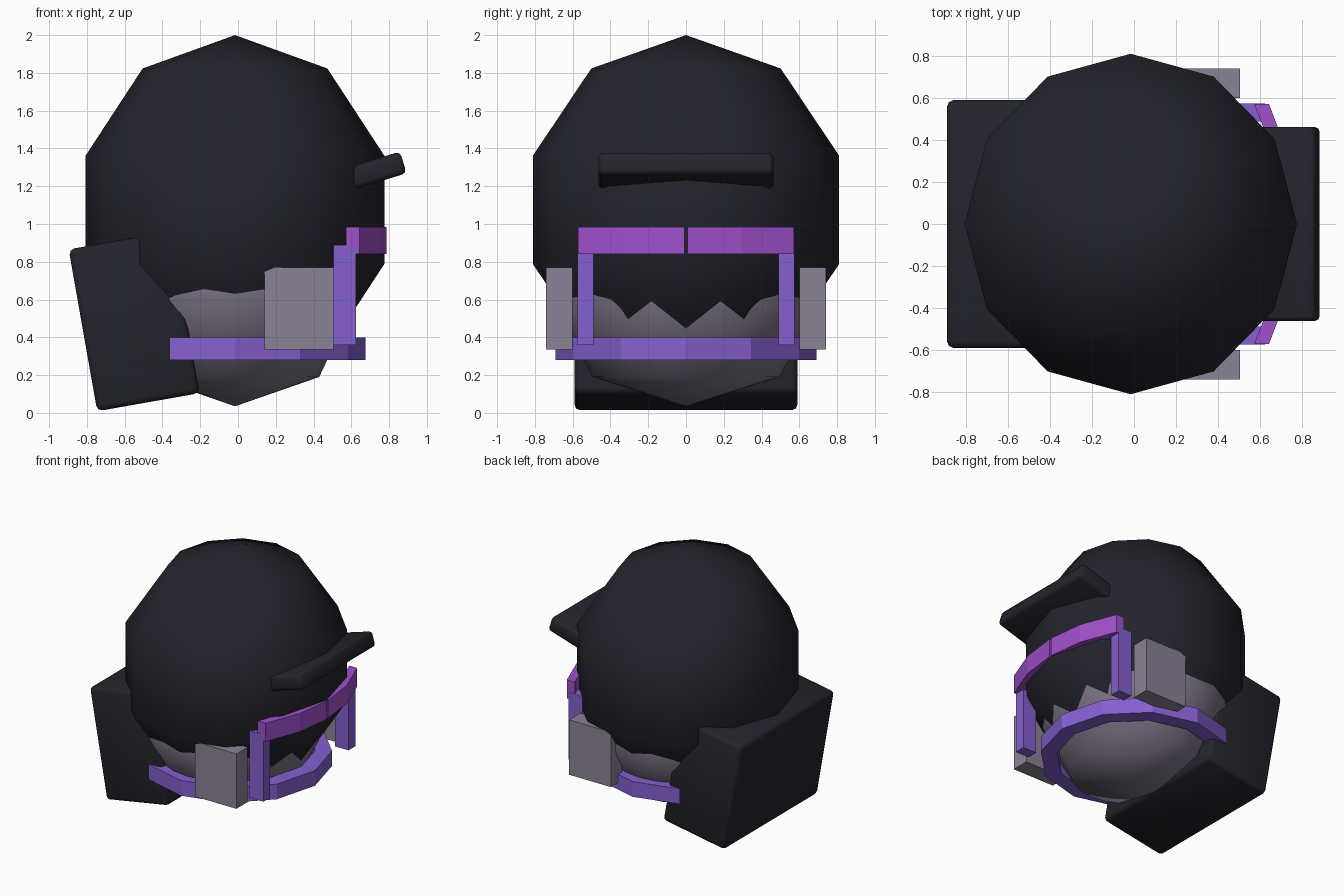
import bpy, bmesh
from math import radians, sin, cos, pi
from mathutils import Matrix, Vector

cube = bpy.data.objects.get("Cube")
if cube:
    bpy.data.objects.remove(cube, do_unlink=True)

CX = -0.016  # axis of the head


def material(name, rgb):
    m = bpy.data.materials.new(name)
    m.use_nodes = True
    color = (*rgb, 1)
    m.diffuse_color = color
    bsdf = next(n for n in m.node_tree.nodes if n.type == 'BSDF_PRINCIPLED')
    bsdf.inputs["Base Color"].default_value = color
    return m


black = material("near black", (0.017, 0.017, 0.026))
violet = material("violet", (0.235, 0.115, 0.63))
magenta = material("magenta purple", (0.35, 0.08, 0.6))
grey = material("mauve grey", (0.258, 0.223, 0.305))
dark_grey = material("dark mauve grey", (0.2, 0.17, 0.235))


def finish(bm, name, mat, smooth=None):
    bmesh.ops.recalc_face_normals(bm, faces=bm.faces[:])
    me = bpy.data.meshes.new(name)
    bm.to_mesh(me)
    bm.free()
    me.materials.append(mat)
    ob = bpy.data.objects.new(name, me)
    bpy.context.collection.objects.link(ob)
    if smooth:
        bpy.ops.object.select_all(action='DESELECT')
        ob.select_set(True)
        bpy.context.view_layer.objects.active = ob
        if smooth == 'ALL':
            bpy.ops.object.shade_smooth()
        else:
            bpy.ops.object.shade_smooth_by_angle(angle=radians(smooth))
    return ob


def box(name, mat, center, size, tilt=0, bevel=0):
    bm = bmesh.new()
    bmesh.ops.create_cube(bm, size=1)
    bmesh.ops.scale(bm, vec=size, verts=bm.verts)
    if bevel:
        bmesh.ops.bevel(bm, geom=bm.edges[:], offset=bevel, segments=2,
                        profile=0.5, affect='EDGES')
    bmesh.ops.transform(bm, verts=bm.verts, matrix=Matrix.Translation(center)
                        @ Matrix.Rotation(radians(tilt), 4, 'Y'))
    return finish(bm, name, mat, 50 if bevel else None)


def prism(name, mat, outline, z0, z1):
    bm = bmesh.new()
    face = bm.faces.new([bm.verts.new((x, y, z0)) for x, y in outline])
    up = bmesh.ops.extrude_face_region(bm, geom=[face])["geom"]
    for v in up:
        if isinstance(v, bmesh.types.BMVert):
            v.co.z = z1
    return finish(bm, name, mat)


# Helmet shell
bm = bmesh.new()
bmesh.ops.create_uvsphere(bm, u_segments=12, v_segments=5, radius=1)
bmesh.ops.transform(bm, verts=bm.verts, matrix=Matrix.Translation((CX, 0, 1.075))
                    @ Matrix.Diagonal((0.832, 0.853, 0.925, 1)))
finish(bm, "helmet_shell", black, 'ALL')

# Lower head, a turned profile slightly wider than deep
bm = bmesh.new()
profile = [(0, 0.035), (0.446, 0.19), (0.64, 0.6), (0.6, 0.85), (0, 1.1)]
verts = [bm.verts.new((r, 0, z)) for r, z in profile]
edges = [bm.edges.new(pair) for pair in zip(verts, verts[1:])]
bmesh.ops.spin(bm, geom=verts + edges, cent=(0, 0, 0), axis=(0, 0, 1),
               angle=2 * pi, steps=24)
bmesh.ops.remove_doubles(bm, verts=bm.verts[:], dist=0.0005)
bmesh.ops.transform(bm, verts=bm.verts, matrix=Matrix.Translation((CX, 0, 0))
                    @ Matrix.Diagonal((1, 1.11, 1, 1)))
finish(bm, "lower_head", dark_grey, 'ALL')

# Tilted pack at the back and peak at the front
box("back_pack", black, (-0.55, 0, 0.485), (0.55, 1.18, 0.87), -10, 0.03)
box("helmet_peak", black, (0.636, 0, 1.253), (0.5, 0.925, 0.12), -17, 0.025)

# Jaw guard ring, open at the back
angles = [radians(a) for a in range(-120, 121, 30)]
ring = [(CX + 0.69 * cos(a), 0.69 * sin(a)) for a in angles]
ring += [(CX + 0.57 * cos(a), 0.57 * sin(a)) for a in reversed(angles)]
prism("jaw_guard", violet, ring, 0.28, 0.4)

# Parts repeated on both sides
for side, s in (("left", 1), ("right", -1)):
    box(side + "_guard_post", violet, (0.565, s * 0.532, 0.625), (0.12, 0.085, 0.53))
    box(side + "_ear_block", grey, (0.322, s * 0.67, 0.552), (0.365, 0.14, 0.435))
    # Brow bar in two straight lengths
    stops = [(0.785, 0.007), (0.75, 0.293), (0.643, 0.573)]
    for i, (a, b) in enumerate(zip(stops, stops[1:])):
        outline = [a, b, (b[0] - 0.07, b[1]), (a[0] - 0.07, a[1])]
        prism(f"{side}_brow_bar_{i + 1}", magenta,
              [(x, s * y) for x, y in outline], 0.84, 0.985)
